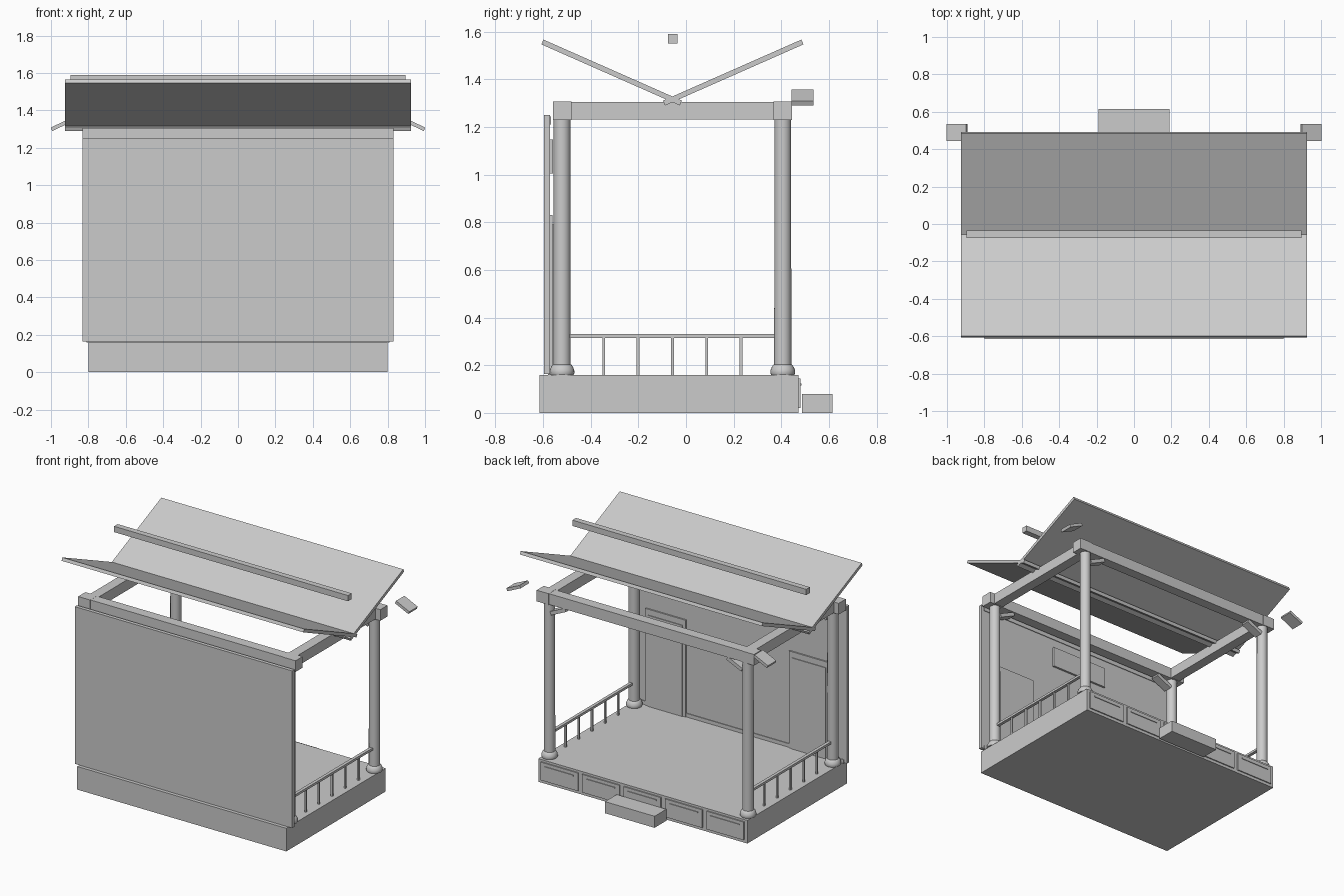
import bpy, math
from mathutils import Matrix

if "Cube" in bpy.data.objects:
    bpy.data.objects.remove(bpy.data.objects["Cube"])


def box(name, x, y, z, tilt=None, bevel=0):
    """Box from (min, max) ranges; tilt = (axis, degrees) about its centre."""
    bpy.ops.mesh.primitive_cube_add(size=1)
    o = bpy.context.object
    o.name = name
    size = [r[1] - r[0] for r in (x, y, z)]
    mid = [(r[0] + r[1]) / 2 for r in (x, y, z)]
    o.data.transform(Matrix.Diagonal((*size, 1)))
    if tilt:
        o.data.transform(Matrix.Rotation(math.radians(tilt[1]), 4, tilt[0]))
    o.location = mid
    return o


def around(c, size):
    return (c - size / 2, c + size / 2)


def span(a, b, s):
    """Range mirrored to side s."""
    return tuple(sorted((a * s, b * s)))


def lathe(name, profile, x, y, n=24):
    verts, faces = [], []
    for r, z in profile:
        for i in range(n):
            a = 2 * math.pi * i / n
            verts.append((r * math.cos(a), r * math.sin(a), z))
    for k in range(len(profile) - 1):
        for i in range(n):
            j = (i + 1) % n
            faces.append((k * n + i, k * n + j, (k + 1) * n + j, (k + 1) * n + i))
    faces.append(tuple(reversed(range(n))))
    faces.append(tuple(range((len(profile) - 1) * n, len(profile) * n)))
    me = bpy.data.meshes.new(name)
    me.from_pydata(verts, [], faces)
    o = bpy.data.objects.new(name, me)
    bpy.context.collection.objects.link(o)
    o.location = (x, y, 0)
    bpy.ops.object.select_all(action='DESELECT')
    o.select_set(True)
    bpy.context.view_layer.objects.active = o
    bpy.ops.object.shade_smooth_by_angle(angle=math.radians(40))
    return o


FRONT, BACK = -0.52, 0.406   # column rows
COL_X = 0.76

# Platform, its face panels and the entry step
box("platform", (-0.8, 0.8), (-0.615, 0.472), (0, 0.16))
for i in range(5):
    c = (i - 2) * 0.317
    box("platform_panel", around(c, 0.285), (0.465, 0.48), (0.02, 0.145))
    box("platform_panel_strip", around(c, 0.22), (0.475, 0.485), (0.115, 0.123))
box("step", (-0.19, 0.19), (0.487, 0.615), (0, 0.08))

# Solid wall with trims, doors and a plaque on the inner side
box("wall", (-0.832, 0.832), (-0.596, -0.571), (0.163, 1.25))
box("wall_top_trim", (-0.81, 0.81), (-0.58, -0.566), (1.21, 1.243))
box("wall_baseboard", (-0.81, 0.81), (-0.58, -0.566), (0.16, 0.185))
for s in (-1, 1):
    box("door_frame", span(0.395, 0.705, s), (-0.575, -0.561), (0.16, 0.83))
    box("door_leaf", span(0.42, 0.68, s), (-0.565, -0.556), (0.16, 0.79))
box("wall_plaque", (-0.22, 0.22), (-0.575, -0.557), (1.005, 1.147))

# Columns with rounded feet, corner blocks and braces
foot = [(0.049, 0.16), (0.052, 0.168), (0.051, 0.18), (0.046, 0.193),
        (0.039, 0.202), (0.034, 0.205)]
for s in (-1, 1):
    for y in (FRONT, BACK):
        lathe("column", [(0.036, 0.16), (0.035, 1.235)], s * COL_X, y)
        lathe("column_foot", foot, s * COL_X, y)
        box("beam_corner_block", span(0.74, 0.832, s), around(y, 0.078), (1.229, 1.306))
        box("column_brace", around(s * 0.675, 0.125), around(y, 0.06),
            around(1.195, 0.025), ('Y', 25 * s))

# Top beam ring
for y in (FRONT, BACK):
    box("long_beam", (-0.83, 0.83), around(y, 0.07), (1.23, 1.305))
for s in (-1, 1):
    box("side_beam", around(s * COL_X, 0.07), (FRONT, BACK), (1.231, 1.304))

# Side railings
for s in (-1, 1):
    box("handrail", around(s * COL_X, 0.022), (FRONT, BACK), (0.315, 0.331))
    for i in range(5):
        box("baluster", around(s * COL_X, 0.012), around(-0.345 + i * 0.144, 0.012),
            (0.16, 0.32))

# V-shaped roof slabs, ridge bar and tilted eave tips
for s, y in ((-1, -0.312), (1, 0.198)):
    box("roof_slab", (-0.926, 0.926), around(y, 0.635), around(1.428, 0.022),
        ('X', 23.8 * s))
    box("eave_tip", around(s * 0.946, 0.113), (0.443, 0.535),
        around(1.323, 0.02), ('Y', 25 * s))
box("ridge_bar", (-0.895, 0.895), (-0.076, -0.036), (1.55, 1.59))
